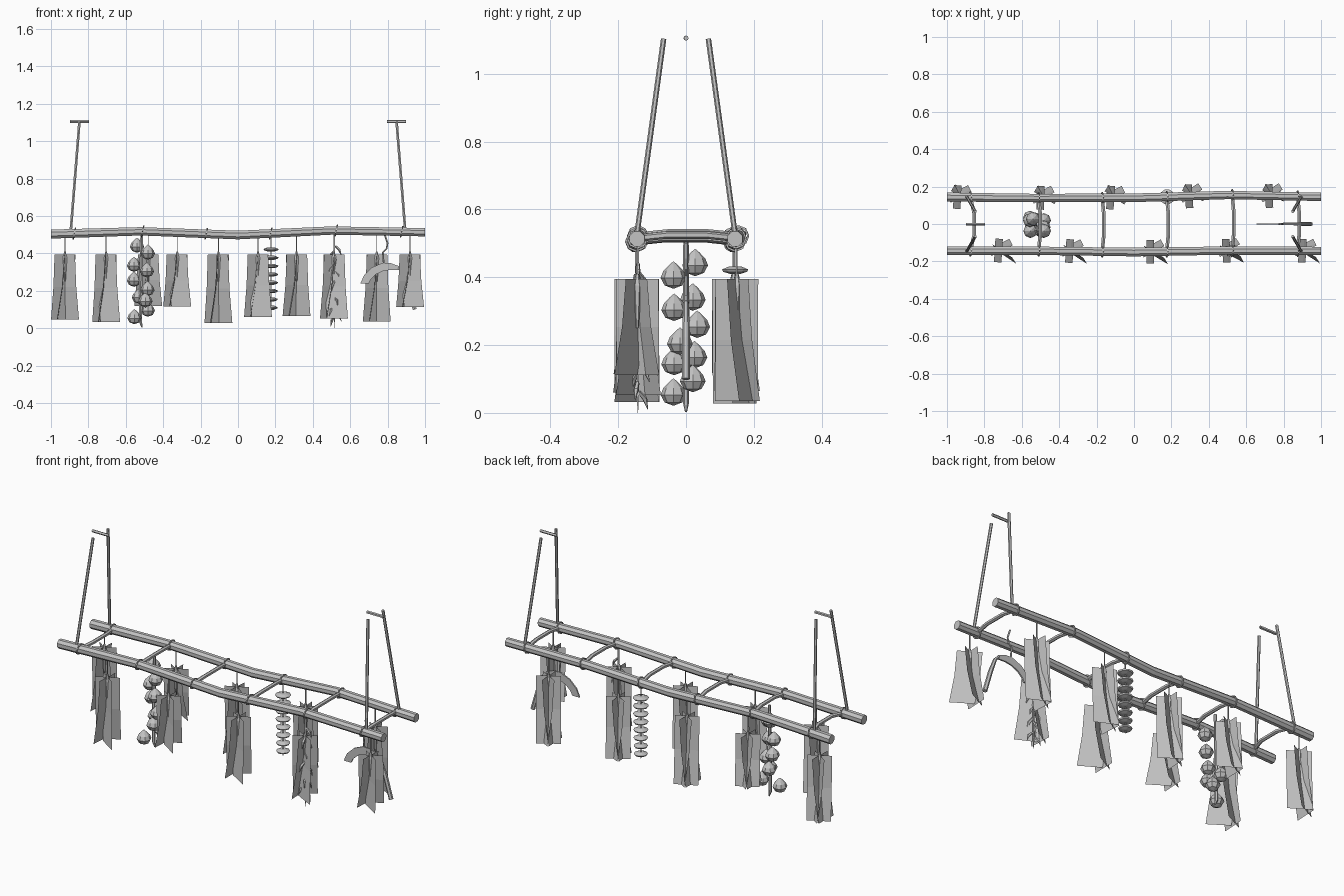
import bpy, bmesh, math, random
from mathutils import Vector, Matrix

if "Cube" in bpy.data.objects:
    bpy.data.objects.remove(bpy.data.objects["Cube"])

random.seed(4)
grey = bpy.data.materials.new("plain grey")
grey.diffuse_color = (0.55, 0.55, 0.55, 1)
grey.use_nodes = True
grey.node_tree.nodes["Principled BSDF"].inputs["Base Color"].default_value = grey.diffuse_color


def finish(name, bm, recalc=True):
    if recalc:
        bmesh.ops.recalc_face_normals(bm, faces=bm.faces)
    me = bpy.data.meshes.new(name)
    bm.to_mesh(me)
    bm.free()
    me.materials.append(grey)
    ob = bpy.data.objects.new(name, me)
    bpy.context.collection.objects.link(ob)
    return ob


def tube(bm, pts, radii, sides=6):
    """Sweep a polygon along a path, with capped ends."""
    pts = [Vector(p) for p in pts]
    if not isinstance(radii, (list, tuple)):
        radii = [radii] * len(pts)
    axis = (pts[-1] - pts[0]).normalized()
    ref = Vector((0, 0, 1)) if abs(axis.z) < 0.8 else Vector((0, 1, 0))
    rings = []
    for i, p in enumerate(pts):
        t = (pts[min(i + 1, len(pts) - 1)] - pts[max(i - 1, 0)]).normalized()
        u = t.cross(ref).normalized()
        v = u.cross(t)
        rings.append([bm.verts.new(p + radii[i] * (math.cos(a) * u + math.sin(a) * v))
                      for a in (2 * math.pi * (k + 0.5) / sides for k in range(sides))])
    for a, b in zip(rings, rings[1:]):
        for k in range(sides):
            j = (k + 1) % sides
            bm.faces.new((a[k], a[j], b[j], b[k]))
    bm.faces.new(rings[0])
    bm.faces.new(rings[-1])


def tube_object(name, pts, radii, sides=6):
    bm = bmesh.new()
    tube(bm, pts, radii, sides)
    return finish(name, bm)


# Two gently bent rails
XS = (-1, -0.52, 0, 0.5, 1)
ZS = (0.503, 0.518, 0.498, 0.522, 0.513)
YS = {"front": (-0.143, -0.143, -0.15, -0.142, -0.144),
      "back": (0.144, 0.139, 0.14, 0.155, 0.145)}
for side, ys in YS.items():
    tube_object(side + "_rail", list(zip(XS, ys, ZS)), (0.026, 0.024, 0.025, 0.024, 0.024), 8)


def rail(x, side):
    """Point on a rail's centre line."""
    for i in range(4):
        if x <= XS[i + 1]:
            t = (x - XS[i]) / (XS[i + 1] - XS[i])
            mix = lambda s: s[i] + t * (s[i + 1] - s[i])
            return Vector((x, mix(YS[side]), mix(ZS)))


# Bowed rungs and their lashings
for i, x in enumerate((-0.875, -0.51, -0.17, 0.175, 0.525, 0.875)):
    a, b = rail(x, "front"), rail(x, "back")
    bow = 0.02 if i == 0 else 0.008
    mid = (a + b) / 2
    tube_object(f"rung_{i + 1}", [a, mid + Vector((bow, -0.06, 0.009)),
                                  mid + Vector((bow, 0.06, 0.009)), b], 0.011, 6)
    for side, p in (("front", a), ("back", b)):
        bm = bmesh.new()
        ring = [p + Vector((0.006 * math.sin(t), 0.029 * math.cos(t), 0.029 * math.sin(t)))
                for t in (2 * math.pi * k / 8 for k in range(9))]
        for q, r in zip(ring, ring[1:]):
            tube(bm, [q, r], 0.004, 4)
        finish(f"{side}_lashing_{i + 1}", bm)

# Hanging ropes and the short hooks bars above them
for s, name in ((-1, "left"), (1, "right")):
    for d, side in ((-1, "front"), (1, "back")):
        tube_object(f"{name}_{side}_rope",
                    [(s * 0.895, d * 0.147, 0.51), (s * 0.848, d * 0.066, 1.103)], 0.008, 6)
    tube_object(name + "_hanger_bar", [(s * 0.797, 0, 1.105), (s * 0.898, 0, 1.105)], 0.008, 5)


# Herb bundles: three crossed, outward-curling leaf cards under a tie
def herb_bundle(i, x, side, bottom):
    p = rail(x, side)
    bm = bmesh.new()
    yaw = random.uniform(-0.08, 0.08)
    top = 0.395
    for base in (30, 90, 150):
        a = math.radians(base) + yaw
        along = Vector((math.cos(a), math.sin(a), 0)) * 0.063
        out = Vector((-math.sin(a), math.cos(a), 0))
        if base == 150:
            out = -out
            out.x, out.y = abs(out.x), abs(out.y) * (-1 if i % 2 else 1)
        rows = []
        for t, off in ((0, 0), (0.5, 0.013), (1, 0.04)):
            c = Vector((p.x, p.y, top + t * (bottom - top))) + out * off
            rows.append((bm.verts.new(c - along), bm.verts.new(c + along)))
        for r, q in zip(rows, rows[1:]):
            bm.faces.new((r[0], r[1], q[1], q[0]))
    finish(f"herb_leaves_{i + 1}", bm, False)
    bm = bmesh.new()
    tube(bm, [(p.x, p.y, 0.5), (p.x, p.y, 0.40)], 0.003, 4)
    tube(bm, [(p.x, p.y, 0.41), (p.x, p.y, 0.375), (p.x, p.y, 0.25)], [0.005, 0.013, 0.004], 6)
    finish(f"herb_tie_{i + 1}", bm)


BOTTOMS = (0.047, 0.032, 0.118, 0.115, 0.028, 0.06, 0.065, 0.053, 0.035, 0.112)
CENTRES = (-0.925, -0.705, -0.48, -0.325, -0.105, 0.107, 0.313, 0.513, 0.742, 0.92)
for i, (x, z) in enumerate(zip(CENTRES, BOTTOMS)):
    herb_bundle(i, x, "front" if i % 2 else "back", z)


# Lathe helper for bulbs and mushroom slices
def lathe(bm, centre, profile, sides, tilt=None):
    b0 = len(bm.verts)
    rings = []
    for r, z in profile:
        n = 1 if r == 0 else sides
        rings.append([bm.verts.new((r * math.cos(2 * math.pi * k / sides),
                                    r * math.sin(2 * math.pi * k / sides), z)) for k in range(n)])
    for a, b in zip(rings, rings[1:]):
        for k in range(sides):
            j = (k + 1) % sides
            f = [a[k % len(a)], a[j % len(a)], b[j % len(b)], b[k % len(b)]]
            bm.faces.new(list(dict.fromkeys(f)))
    for e in (rings[0], rings[-1]):
        if len(e) > 1:
            bm.faces.new(e)
    bm.verts.ensure_lookup_table()
    m = Matrix.Translation(centre) @ (tilt or Matrix.Identity(4))
    bmesh.ops.transform(bm, matrix=m, verts=bm.verts[b0:])


# Garlic braid
BULB = ((0, 0.047), (0.012, 0.037), (0.03, 0.018), (0.038, -0.002), (0.026, -0.024), (0, -0.034))
bulbs = ((-.02, .027, .437), (.038, -.037, .40), (-.036, .02, .335), (.033, -.035, .305),
         (-.036, .033, .255), (.036, -.018, .205), (-.01, .025, .165), (.025, -.035, .145),
         (.038, .02, .095), (-.034, -.037, .055))
bm = bmesh.new()
for x, y, z in bulbs:
    lathe(bm, (x - 0.52, y, z), BULB, 8)
finish("garlic_bulbs", bm)
tube_object("garlic_braid", [(-0.515, 0, 0.51), (-0.52, 0, 0.25), (-0.52, 0, 0.03), (-0.513, 0, 0.003)],
            [0.008, 0.01, 0.009, 0.003], 6)

# Dried mushroom slices on a string
mx, my = 0.177, 0.145
bm = bmesh.new()
for k in range(8):
    r = 0.041 - 0.0008 * k
    lathe(bm, (mx, my, 0.421 - 0.0445 * k),
          ((r * 0.45, 0.011), (r, 0.002), (r * 0.9, -0.005), (r * 0.4, -0.011)), 10)
finish("mushroom_slices", bm)
tube_object("mushroom_string", [(mx, my, 0.5), (mx, my, 0.085)], 0.003, 4)

# Chilli string: small pods pointing out and down
cx, cy = 0.517, -0.142
bm = bmesh.new()
for k in range(15):
    a = k * 2.4
    z = 0.44 - 0.027 * k
    d = Vector((math.cos(a), math.sin(a), 0))
    c = Vector((cx, cy, z))
    tube(bm, [c + d * 0.004, c + d * 0.025 - Vector((0, 0, 0.02)), c + d * 0.036 - Vector((0, 0, 0.052))],
         [0.006, 0.008, 0.001], 5)
finish("chilli_pods", bm)
tube_object("chilli_string", [(cx, cy, 0.5), (cx, cy, 0.04), (cx, cy, 0.0)], [0.004, 0.004, 0.001], 4)

# Sickle: curved blade, handle and cord
outer = ((.655, .24), (.675, .285), (.717, .325), (.77, .348), (.815, .348), (.86, .332))
inner = ((.70, .24), (.71, .262), (.738, .288), (.775, .305), (.815, .312), (.86, .31))
bm = bmesh.new()
rows = [[bm.verts.new((x, y, z)) for (x, z), y in ((o, -.004), (o, .004), (n, .004), (n, -.004))]
        for o, n in zip(outer, inner)]
for a, b in zip(rows, rows[1:]):
    for k in range(4):
        j = (k + 1) % 4
        bm.faces.new((a[k], a[j], b[j], b[k]))
bm.faces.new(rows[0])
bm.faces.new(rows[-1])
finish("sickle_blade", bm)
tube_object("sickle_handle", [(0.855, 0, 0.325), (0.88, 0, 0.30), (0.91, 0, 0.22), (0.945, 0, 0.10)],
            [0.008, 0.009, 0.012, 0.012], 6)
tube_object("sickle_cord", [(0.785, 0, 0.50), (0.80, 0, 0.455), (0.795, 0, 0.425),
                            (0.775, 0, 0.405), (0.78, 0, 0.34)], 0.005, 5)
